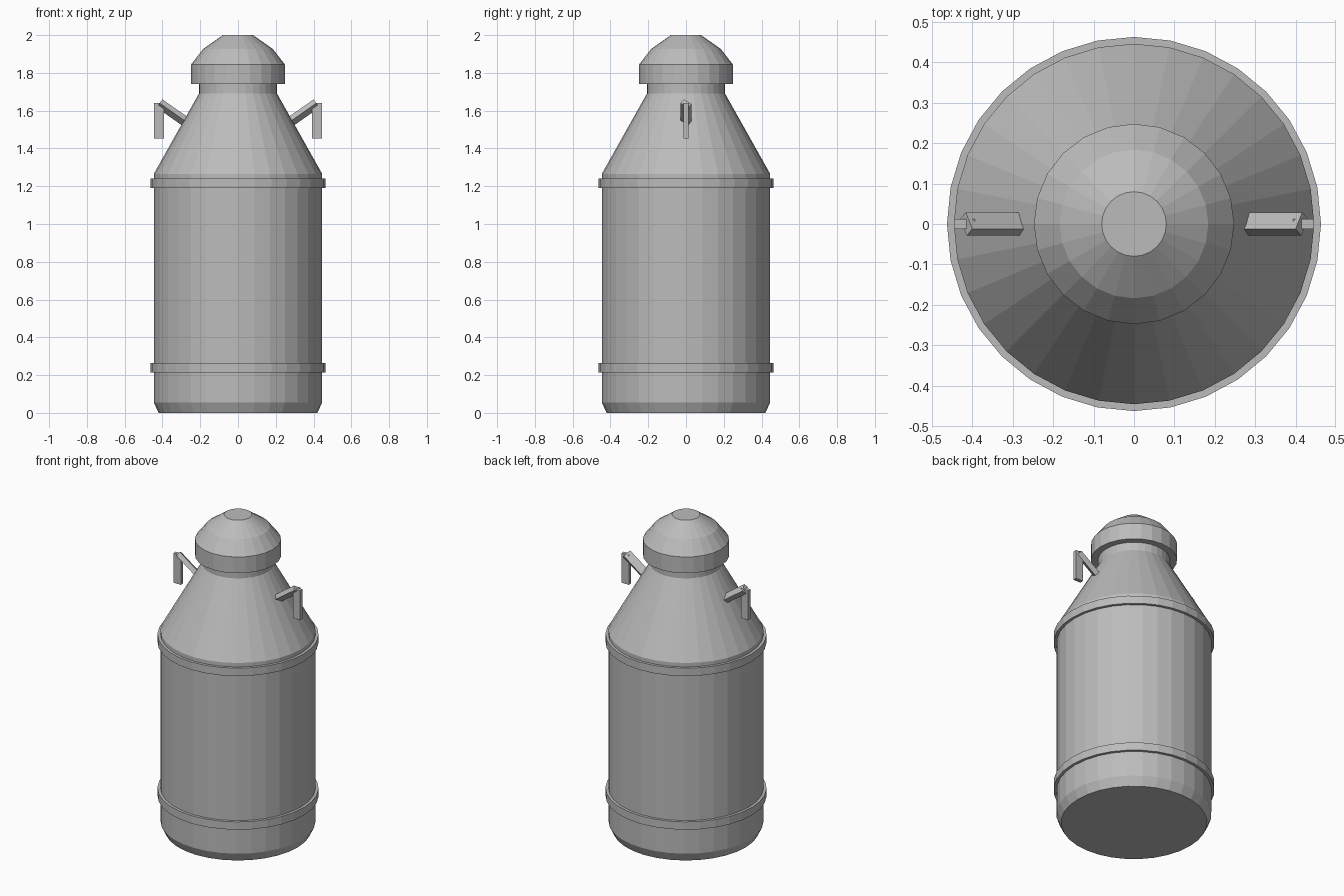
import bpy, bmesh
from math import radians
from mathutils import Matrix

cube = bpy.data.objects.get("Cube")
if cube:
    bpy.data.objects.remove(cube)

steel = bpy.data.materials.new("grey steel")
steel.use_nodes = True
colour = (0.5, 0.5, 0.5, 1)
steel.diffuse_color = colour
steel.node_tree.nodes["Principled BSDF"].inputs["Base Color"].default_value = colour


def finish(name, bm):
    bmesh.ops.recalc_face_normals(bm, faces=bm.faces)
    mesh = bpy.data.meshes.new(name)
    bm.to_mesh(mesh)
    bm.free()
    mesh.materials.append(steel)
    obj = bpy.data.objects.new(name, mesh)
    bpy.context.collection.objects.link(obj)
    return obj


def lathe(name, profile, sides, closed=False):
    """Spin (radius, height) points round z; open profiles get flat end caps."""
    bm = bmesh.new()
    rings = []
    for r, z in profile:
        ring = bmesh.ops.create_circle(bm, segments=sides, radius=r,
                                       matrix=Matrix.Translation((0, 0, z)))
        rings.append(ring["verts"])
    pairs = list(zip(rings, rings[1:]))
    if closed:
        pairs.append((rings[-1], rings[0]))
    for low, high in pairs:
        for i in range(sides):
            j = (i + 1) % sides
            bm.faces.new((low[i], low[j], high[j], high[i]))
    if not closed:
        bm.faces.new(rings[0])
        bm.faces.new(rings[-1])
    return finish(name, bm)


def box(name, size, centre, rotation=Matrix()):
    bm = bmesh.new()
    matrix = Matrix.Translation(centre) @ rotation @ Matrix.Diagonal((*size, 1))
    bmesh.ops.create_cube(bm, size=1, matrix=matrix)
    return finish(name, bm)


# Body with chamfered foot, sloping shoulder and straight neck
lathe("can_body", [(0.42, 0), (0.446, 0.055), (0.446, 1.265),
                   (0.207, 1.69), (0.207, 1.76)], 32)

# Raised hoops round the body
for name, z in (("lower_band", 0.24), ("upper_band", 1.215)):
    lathe(name, [(0.44, z - 0.025), (0.463, z - 0.025),
                 (0.463, z + 0.025), (0.44, z + 0.025)], 32, closed=True)

# Domed lid with a flat top
lathe("lid", [(0.248, 1.742), (0.248, 1.845), (0.184, 1.927), (0.08, 2.0)], 24)

# Handles: a rolled, sloping arm and a hanging grip on each side
for side, s in (("left", 1), ("right", -1)):
    tilt = Matrix.Rotation(radians(-35 * s), 4, "Y") @ Matrix.Rotation(radians(-35), 4, "X")
    box(side + "_handle_arm", (0.16, 0.05, 0.03), (0.35 * s, 0, 1.592), tilt)
    box(side + "_handle_grip", (0.052, 0.024, 0.187), (0.419 * s, 0, 1.546))
